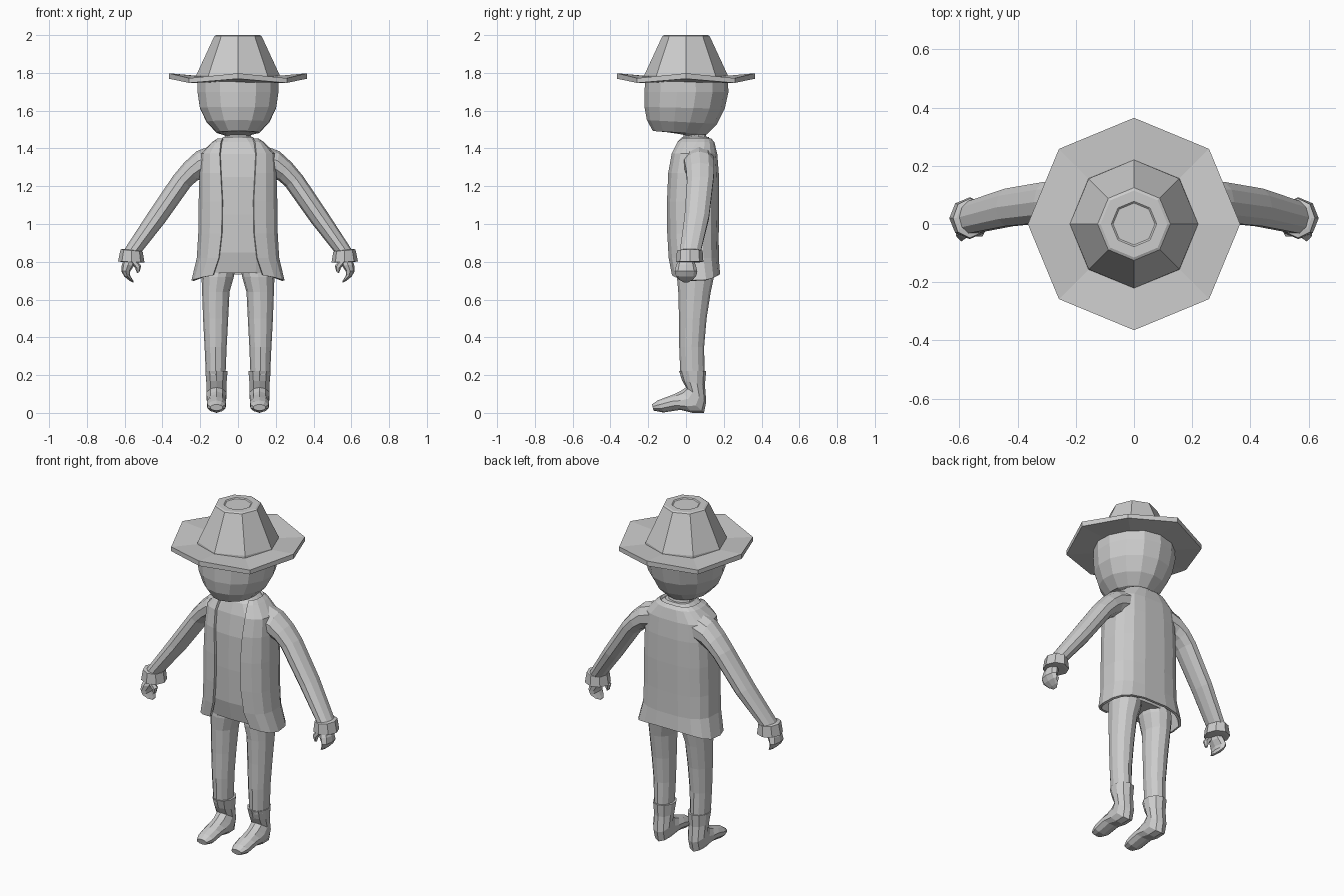
import bpy
from math import sin, cos, pi, acos, copysign
from mathutils import Vector

X, Y = Vector((1, 0, 0)), Vector((0, 1, 0))


def loft(name, rings, closed=True, caps=True, mirror=False, thick=0):
    """Skin a list of rings that all have the same point count."""
    n = len(rings[0])
    verts = [p for r in rings for p in r]
    faces = []
    for k in range(len(rings) - 1):
        for i in range(n if closed else n - 1):
            j = (i + 1) % n
            faces.append((k * n + i, k * n + j, (k + 1) * n + j, (k + 1) * n + i))
    if caps:
        faces.append(tuple(reversed(range(n))))
        faces.append(tuple((len(rings) - 1) * n + i for i in range(n)))
    me = bpy.data.meshes.new(name)
    me.from_pydata(verts, [], faces)
    ob = bpy.data.objects.new(name, me)
    bpy.context.collection.objects.link(ob)
    bpy.context.view_layer.objects.active = ob
    ob.select_set(True)
    bpy.ops.object.mode_set(mode='EDIT')
    bpy.ops.mesh.select_all(action='SELECT')
    bpy.ops.mesh.normals_make_consistent(inside=False)
    bpy.ops.object.mode_set(mode='OBJECT')
    ob.select_set(False)
    if thick:
        m = ob.modifiers.new("thickness", 'SOLIDIFY')
        m.thickness = thick
        m.offset = 0
    if mirror:
        ob.modifiers.new("mirror", 'MIRROR')
    return ob


def span(a, b, side, half, n):
    """Elliptic ring through opposite points a and b, half wide along side."""
    a, b = Vector(a), Vector(b)
    c, u = (a + b) / 2, (a - b) / 2
    return [c + u * cos(2 * pi * i / n) + side * half * sin(2 * pi * i / n)
            for i in range(n)]


def octagon(r, z, wave=0.0):
    return [(r * cos(i * pi / 4), r * sin(i * pi / 4), z + (wave if i % 2 == 0 else 0))
            for i in range(8)]


def body_ring(w, yf, yb, z, opening=0.0, n=16, dip=0.0):
    """Rounded-box section; with an opening it leaves a gap at the front."""
    def se(v):
        return copysign(abs(v) ** 0.68, v)
    if opening:
        a = acos((opening / w) ** (1 / 0.68))
        ts = [-a + (pi + 2 * a) * i / (n - 1) for i in range(n)]
    else:
        ts = [2 * pi * i / n for i in range(n)]
    c, h = (yf + yb) / 2, (yb - yf) / 2
    return [(w * se(cos(t)), c + h * se(sin(t)), z - dip * cos(t) ** 2) for t in ts]


# Hat: wavy eight-sided brim and tapered crown with a shallow top dent
loft("hat_brim", [octagon(0.19, 1.75), octagon(0.365, 1.747, 0.022),
                  octagon(0.365, 1.772, 0.026), octagon(0.22, 1.777, 0.008)])
loft("hat_crown", [octagon(0.222, 1.765), octagon(0.22, 1.79), octagon(0.125, 1.995),
                   octagon(0.115, 2.0), octagon(0.078, 2.0), octagon(0.072, 1.995)])

# Head: rings given by front and back profile points
head = [(-.10, 1.49, .07, 1.455, .06), (-.175, 1.492, .11, 1.475, .115),
        (-.207, 1.55, .165, 1.53, .17), (-.22, 1.62, .205, 1.61, .207),
        (-.22, 1.70, .225, 1.70, .22), (-.215, 1.77, .22, 1.77, .22)]
loft("head", [span((0, a, b), (0, c, d), X, w, 14) for a, b, c, d, w in head])
loft("neck", [span((0, -.02, 1.42), (0, .12, 1.42), X, .085, 10),
              span((0, -.01, 1.50), (0, .10, 1.49), X, .065, 10)])

# Shirt: closed torso
shirt = [(.18, -.06, .14, .74), (.185, -.083, .155, .85), (.19, -.088, .16, 1.05),
         (.185, -.086, .16, 1.25), (.175, -.068, .15, 1.37), (.11, -.045, .135, 1.435),
         (.078, -.02, .12, 1.46)]
loft("shirt", [body_ring(*s) for s in shirt])

# Jacket: open-fronted shell with flared hem
jacket = [(.24, -.075, .175, .735, .13, 16, .035), (.212, -.09, .168, .82, .10),
          (.205, -.096, .168, .95, .085), (.203, -.097, .17, 1.12, .082),
          (.198, -.092, .168, 1.27, .09), (.19, -.075, .16, 1.37, .095),
          (.13, -.052, .145, 1.43, .088), (.105, -.03, .13, 1.447, .08)]
loft("jacket", [body_ring(*s) for s in jacket], closed=False, caps=False, thick=0.014)

# Sleeves: outer and inner (x, z), then y centre and half depth
arm = [(.10, 1.43, .13, 1.25, .065, .085), (.22, 1.385, .19, 1.24, .07, .082),
       (.285, 1.325, .215, 1.23, .075, .078), (.345, 1.253, .25, 1.20, .075, .073),
       (.475, 1.06, .385, 1.01, .057, .068), (.605, .86, .52, .84, .022, .058)]
loft("sleeve", [span((a, y, b), (c, y, d), Y, w, 10) for a, b, c, d, y, w in arm],
     mirror=True)
cuff = [(.61, .868, .515, .858, .05), (.622, .865, .505, .855, .068),
        (.635, .802, .495, .797, .072), (.62, .80, .51, .795, .055)]
loft("cuff", [span((a, .02, b), (c, .02, d), Y, w, 8) for a, b, c, d, w in cuff],
     mirror=True)

# Hand: inward-curling mitt and a short thumb
hand = [(.60, .82, .54, .82, .035), (.615, .785, .55, .78, .052), (.618, .75, .57, .75, .06),
        (.602, .722, .573, .732, .055), (.575, .70, .562, .712, .038),
        (.555, .69, .552, .696, .015)]
loft("hand", [span((a, .0, b), (c, .0, d), Y, w, 8) for a, b, c, d, w in hand], mirror=True)
thumb = [(.57, .80, .54, .81, .02), (.545, .768, .512, .778, .02), (.535, .74, .522, .745, .01)]
loft("thumb", [span((a, -.025, b), (c, -.025, d), Y, w, 6) for a, b, c, d, w in thumb],
     mirror=True)

# Trouser legs: inner x, outer x, y centre, half depth, z
leg = [(.01, .18, .05, .09, .80), (.022, .193, .05, .098, .72), (.045, .19, .045, .086, .64),
       (.052, .185, .036, .073, .50), (.06, .177, .03, .066, .35), (.066, .17, .034, .064, .20)]
loft("trouser_leg", [span((b, y, z), (a, y, z), Y, w, 12) for a, b, y, w, z in leg],
     mirror=True)

# Boots: instep and heel/sole profile points, half width
boot = [(-.037, .222, .107, .222, .062), (-.02, .17, .10, .15, .056), (.0, .135, .107, .06, .055),
        (-.03, .115, .095, .0, .053), (-.06, .10, .035, .0, .053), (-.10, .085, -.03, .016, .054),
        (-.15, .066, -.12, .002, .05), (-.18, .045, -.172, .012, .034)]
loft("boot", [span((.114, a, b), (.114, c, d), X, w, 10) for a, b, c, d, w in boot],
     mirror=True)
